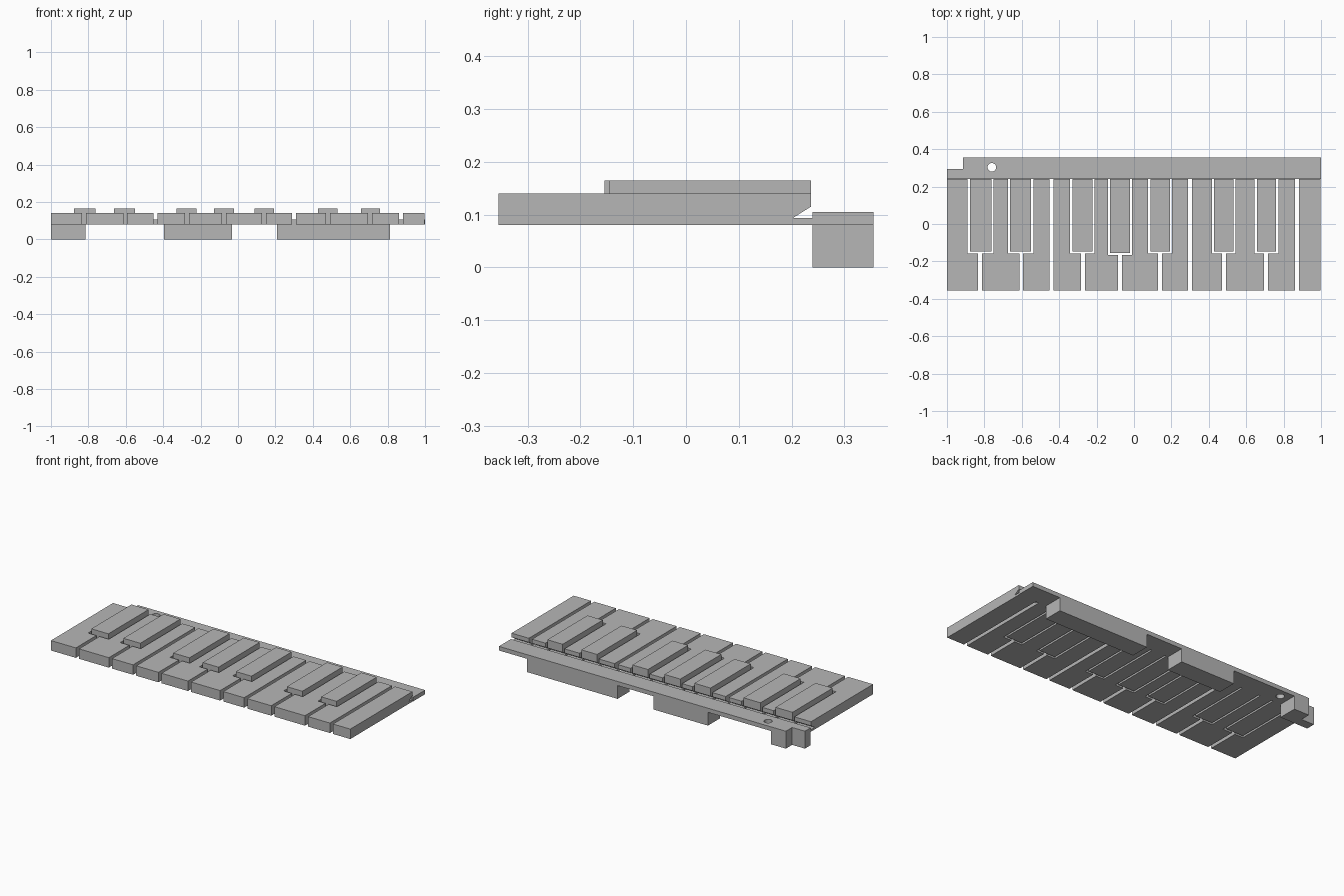
import bpy
import bmesh

if "Cube" in bpy.data.objects:
    bpy.data.objects.remove(bpy.data.objects["Cube"], do_unlink=True)

# One plain grey for every part
grey = bpy.data.materials.new("plain_grey")
grey.use_nodes = True
grey.diffuse_color = (0.47, 0.47, 0.47, 1)
grey.node_tree.nodes["Principled BSDF"].inputs["Base Color"].default_value = (0.47, 0.47, 0.47, 1)


def finish(name, bm):
    bmesh.ops.recalc_face_normals(bm, faces=bm.faces)
    mesh = bpy.data.meshes.new(name)
    bm.to_mesh(mesh)
    bm.free()
    mesh.materials.append(grey)
    obj = bpy.data.objects.new(name, mesh)
    bpy.context.collection.objects.link(obj)
    return obj


def prism(bm, outline, low, high, axis):
    """Extrude a 2D outline along x (outline in y, z) or z (outline in x, y)."""
    def place(p, d):
        return (d, p[0], p[1]) if axis == "x" else (p[0], p[1], d)
    face = bm.faces.new([bm.verts.new(place(p, low)) for p in outline])
    new = bmesh.ops.extrude_face_region(bm, geom=[face])["geom"]
    step = place((0, 0), high - low)
    bmesh.ops.translate(bm, vec=step, verts=[g for g in new if isinstance(g, bmesh.types.BMVert)])


def rect(x0, x1, y0, y1):
    return [(x0, y0), (x1, y0), (x1, y1), (x0, y1)]


def cut(obj, cutter):
    mod = obj.modifiers.new("cut", "BOOLEAN")
    mod.operation = "DIFFERENCE"
    mod.solver = "EXACT"
    mod.object = cutter
    bpy.context.view_layer.objects.active = obj
    bpy.ops.object.modifier_apply(modifier=mod.name)


FRONT, HINGE, BACK = -0.355, 0.24, 0.355
BASE, RAIL_TOP, KEY_TOP, RAISED_TOP = 0.08, 0.105, 0.14, 0.164


def key_profile(front, top):
    """Side outline of a key: body, undercut rear and thin flexing strip."""
    return [(front, BASE), (front, top), (0.237, top), (0.237, 0.115),
            (0.202, 0.093), (HINGE, 0.093), (HINGE, BASE)]


# Raised keys, and the clearance slots they need
raised = [(-0.877, -0.763), (-0.663, -0.55), (-0.33, -0.222), (-0.128, -0.022),
          (0.088, 0.192), (0.428, 0.532), (0.657, 0.76)]
slots = bmesh.new()
for i, (x0, x1) in enumerate(raised):
    front = -0.154 if i == 3 else -0.146
    bm = bmesh.new()
    prism(bm, key_profile(front, RAISED_TOP), x0, x1, "x")
    finish(f"raised_key_{i + 1}", bm)
    prism(slots, rect(x0 - 0.012, x1 + 0.012, front - 0.013, 0.3), 0, 0.3, "z")
slot_cutter = finish("slot_cutter", slots)
slot_cutter.hide_render = True

# Wide keys, separated by narrow gaps
gaps = [-0.823, -0.603, -0.441, -0.272, -0.075, 0.14, 0.3, 0.481, 0.706, 0.872]
starts = [-1] + [g + 0.0105 for g in gaps]
ends = [g - 0.0105 for g in gaps] + [0.998]
for i, (x0, x1) in enumerate(zip(starts, ends)):
    bm = bmesh.new()
    prism(bm, key_profile(FRONT, KEY_TOP), x0, x1, "x")
    cut(finish(f"wide_key_{i + 1}", bm), slot_cutter)


def notched(x1):
    """Outline with the rear right corner cut away."""
    return [(-1, HINGE), (x1, HINGE), (x1, BACK), (-0.915, BACK),
            (-0.915, 0.295), (-1, 0.295)]


# Rear rail with a screw hole
bm = bmesh.new()
prism(bm, notched(1), BASE, RAIL_TOP, "z")
rail = finish("rear_rail", bm)
bpy.ops.mesh.primitive_cylinder_add(vertices=32, radius=0.023, depth=0.2, location=(-0.76, 0.303, 0.1))
hole_cutter = bpy.context.object
hole_cutter.name = "hole_cutter"
hole_cutter.hide_render = True
cut(rail, hole_cutter)

# Mounting blocks under the rail
blocks = {"right_block": notched(-0.815),
          "middle_block": rect(-0.395, -0.033, HINGE, BACK),
          "left_block": rect(0.208, 0.812, HINGE, BACK)}
for name, outline in blocks.items():
    bm = bmesh.new()
    prism(bm, outline, 0, BASE, "z")
    finish(name, bm)

# Remove the helpers
for helper in (slot_cutter, hole_cutter):
    bpy.data.objects.remove(helper, do_unlink=True)
